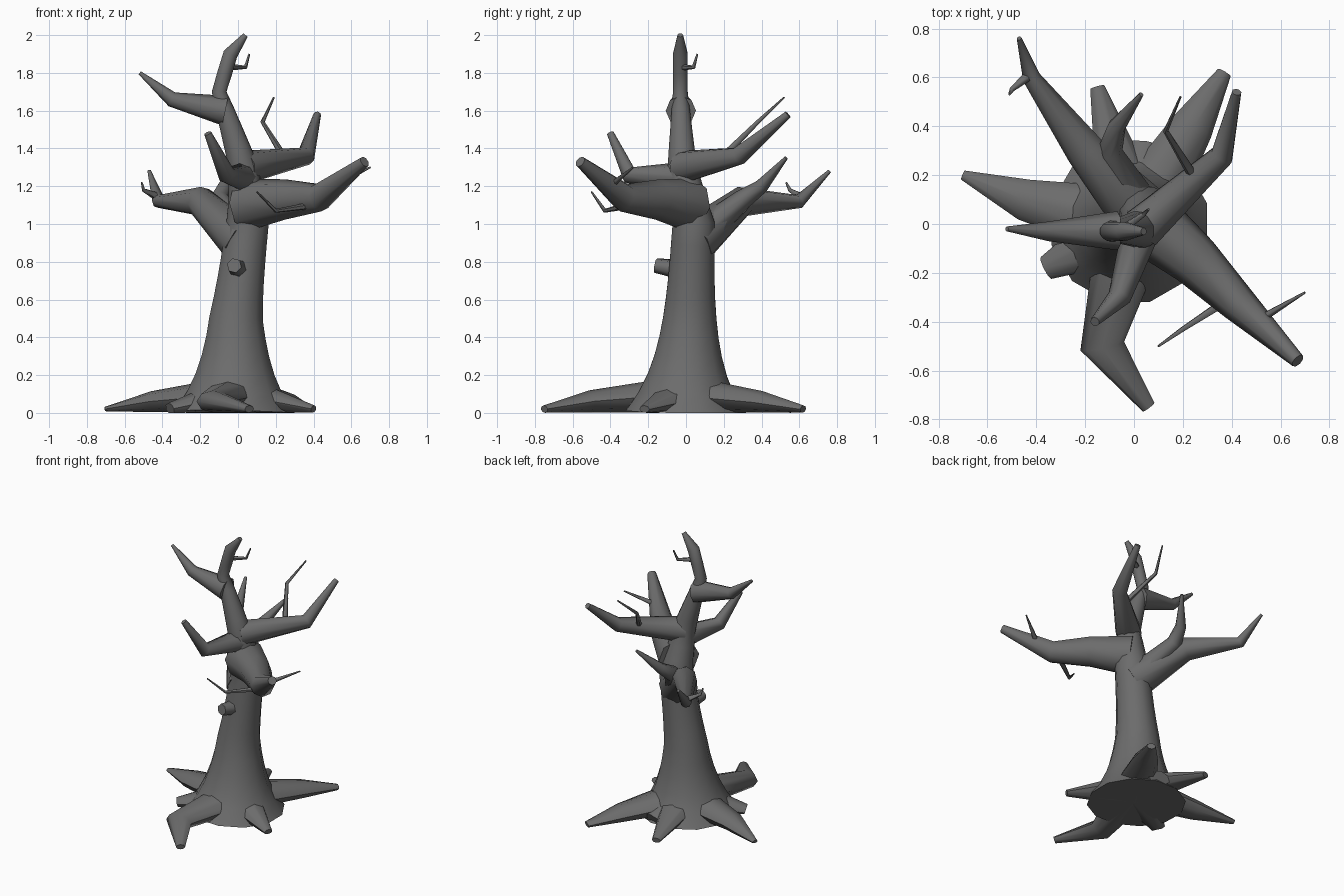
import bpy, bmesh, math
from mathutils import Vector

cube = bpy.data.objects.get("Cube")
if cube:
    bpy.data.objects.remove(cube, do_unlink=True)

# One bark colour for the whole tree
shade = .15
bark = bpy.data.materials.new("dark grey bark")
bark.use_nodes = True
bark.diffuse_color = (shade, shade, shade, 1)
bark.node_tree.nodes["Principled BSDF"].inputs["Base Color"].default_value = bark.diffuse_color

# Bends of the trunk's centre line, from the ground to the tip
spine = [Vector(bend) for bend in (
    (-.02, 0, 0), (-.01, .02, .5), (.05, .04, 1), (.03, -.02, 1.3),
    (-.1, -.03, 1.7), (-.04, -.03, 1.9), (.04, -.03, 2))]


def trunk_at(height):
    """Centre of the trunk at a height."""
    for low, high in zip(spine, spine[1:]):
        if height <= high.z:
            return low.lerp(high, (height - low.z) / (high.z - low.z))
    return spine[-1].copy()


def trunk_radius(height):
    """Wide flare at the ground, slim crown with a pointed tip."""
    if height <= 1:
        return .11 + .22 * math.exp(-3.6 * height)
    crown = .04 + .1 * max(1.7 - height, 0)
    tip = .015 + .25 * (2 - height)
    return min(crown, tip)


def tube(name, points, radii, sides=8, squash=1):
    """Closed tube through points; nothing sinks below the ground."""
    directions = [(end - start).normalized() for start, end in zip(points, points[1:])]
    tangents = [directions[0]]
    tangents += [(before + after).normalized() for before, after in zip(directions, directions[1:])]
    tangents.append(directions[-1])
    previous = tangents[0]
    side = previous.orthogonal().normalized()
    bm = bmesh.new()
    rings = []
    for centre, tangent, radius in zip(points, tangents, radii):
        side = previous.rotation_difference(tangent) @ side
        previous = tangent
        across = tangent.cross(side)
        ring = []
        for step in range(sides):
            angle = math.tau * step / sides
            offset = (side * math.cos(angle) + across * math.sin(angle)) * radius
            offset.z *= squash
            corner = centre + offset
            corner.z = max(corner.z, 0)
            ring.append(bm.verts.new(corner))
        rings.append(ring)
    for lower, upper in zip(rings, rings[1:]):
        for step in range(sides):
            following = (step + 1) % sides
            bm.faces.new((lower[step], lower[following], upper[following], upper[step]))
    bm.faces.new(reversed(rings[0]))
    bm.faces.new(rings[-1])
    bmesh.ops.recalc_face_normals(bm, faces=bm.faces)
    mesh = bpy.data.meshes.new(name)
    bm.to_mesh(mesh)
    bm.free()
    mesh.materials.append(bark)
    part = bpy.data.objects.new(name, mesh)
    bpy.context.collection.objects.link(part)
    bpy.ops.object.select_all(action='DESELECT')
    part.select_set(True)
    bpy.context.view_layer.objects.active = part
    bpy.ops.object.shade_smooth_by_angle(angle=math.radians(60))


def progress(points):
    """Share of the whole length reached at each point."""
    lengths = [0]
    for start, end in zip(points, points[1:]):
        lengths.append(lengths[-1] + (end - start).length)
    return [length / lengths[-1] for length in lengths]


def limb(name, thick, thin, start, *bends, sides=8):
    """Evenly tapered limb; start is a trunk height or a point."""
    first = Vector(start) if isinstance(start, tuple) else trunk_at(start)
    points = [first] + [Vector(bend) for bend in bends]
    radii = [thick + (thin - thick) * share for share in progress(points)]
    tube(name, points, radii, sides)


def twig(name, start, *bends):
    limb(name, .02, .005, start, *bends, sides=6)


def root(name, tip_radius, *bends):
    """Flattened root that arches from the trunk down to the ground."""
    thick, top, ground = .15, .1, .02
    points = [Vector((0, 0, top))] + [Vector((*bend, top)) for bend in bends]
    eased = [share ** 1.5 for share in progress(points)]
    for point, share in zip(points, eased):
        point.z += (ground - top) * share
    radii = [thick + (tip_radius - thick) * share for share in eased]
    tube(name, points, radii, squash=.65)


# Trunk
rings = 20
heights = [spine[-1].z * ring / rings for ring in range(rings + 1)]
tube("trunk", [trunk_at(height) for height in heights],
     [trunk_radius(height) for height in heights], sides=12)

# Main branches
limb("upper_right_branch", .08, .01, 1.6, (-.35, -.03, 1.66), (-.52, -.02, 1.8))
limb("front_left_branch", .14, .03, 1.1, (.25, -.15, 1.13), (.43, -.33, 1.14), (.67, -.56, 1.33))
limb("back_right_branch", .13, .01, .9, (-.2, .3, 1.12), (-.42, .6, 1.12), (-.47, .76, 1.28))
limb("back_fork", .1, .01, .9, (-.1, .3, 1.13), (-.07, .4, 1.2), (.03, .53, 1.35))
limb("back_left_branch", .09, .02, 1.3, (.36, .28, 1.36), (.42, .54, 1.58))
limb("front_branch", .08, .02, 1.25, (-.06, -.3, 1.26), (-.16, -.4, 1.48))

# Thin twigs
twig("crown_twig", 1.83, (.04, .04, 1.83), (.06, .06, 1.9))
twig("left_tip_twig", (.5, -.4, 1.2), (.7, -.28, 1.3))
twig("left_lower_twig", (.4, -.3, 1.1), (.2, -.43, 1.07), (.1, -.5, 1.17))
twig("right_tip_twig", (-.44, .6, 1.15), (-.5, .55, 1.18), (-.51, .53, 1.22))
twig("back_left_twig", (.24, .2, 1.36), (.13, .38, 1.54), (.19, .52, 1.67))

# Broken stub on the trunk front
limb("trunk_stub", .06, .04, .75, (-.02, -.16, .78), sides=6)

# Long roots, then short ones
root("front_root", .03, (-.13, -.5), (.06, -.75))
root("right_root", .02, (-.45, .1), (-.7, .2))
root("back_left_root", .03, (.24, .4), (.37, .62))
root("back_root", .03, (-.15, .56))
root("back_inner_root", .08, (.05, .32))
root("left_root", .03, (.4, -.22))
root("front_right_root", .05, (-.36, -.18))
